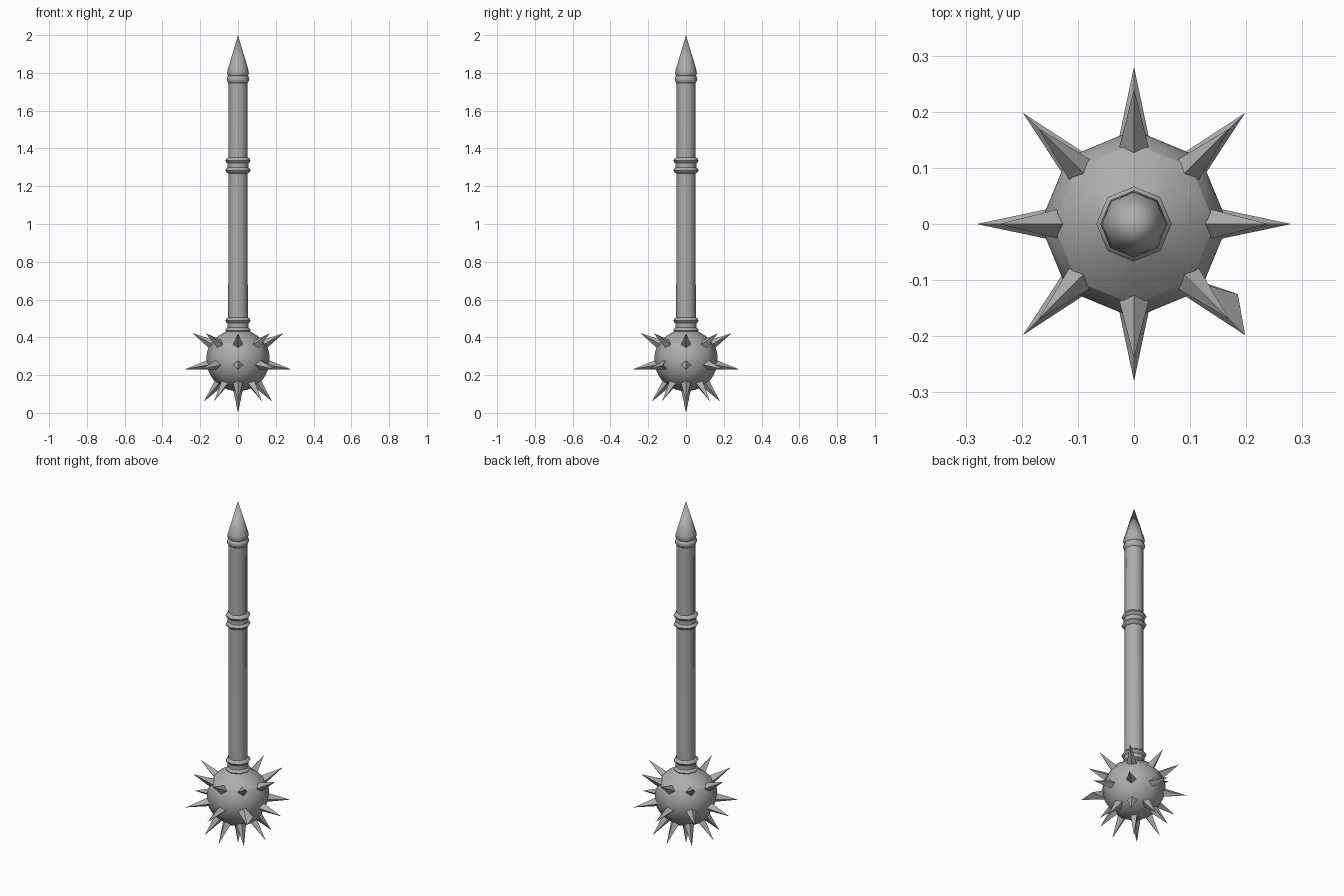
import bpy
import bmesh
from math import pi, sin, cos, radians
from mathutils import Vector

if "Cube" in bpy.data.objects:
    bpy.data.objects.remove(bpy.data.objects["Cube"])

SIDES = 8
CENTRE = Vector((0, 0, 0.283))
BALL_R = 0.168

steel = bpy.data.materials.new("grey steel")
steel.use_nodes = True
COLOUR = (0.42, 0.42, 0.42, 1)
steel.diffuse_color = COLOUR
steel.node_tree.nodes["Principled BSDF"].inputs["Base Color"].default_value = COLOUR


def finish(name, bm, smooth_angle=None):
    bmesh.ops.remove_doubles(bm, verts=bm.verts, dist=0.0001)
    bmesh.ops.recalc_face_normals(bm, faces=bm.faces)
    mesh = bpy.data.meshes.new(name)
    bm.to_mesh(mesh)
    bm.free()
    mesh.materials.append(steel)
    if smooth_angle:
        mesh.polygons.foreach_set("use_smooth", [True] * len(mesh.polygons))
        mesh.set_sharp_from_angle(angle=radians(smooth_angle))
    obj = bpy.data.objects.new(name, mesh)
    bpy.context.collection.objects.link(obj)
    return obj


def lathe(name, profile, angle):
    """Turn a (radius, height) profile into an eight-sided part."""
    bm = bmesh.new()
    verts = [bm.verts.new((r, 0, z)) for r, z in profile]
    edges = [bm.edges.new(pair) for pair in zip(verts, verts[1:])]
    bmesh.ops.spin(bm, geom=verts + edges, cent=(0, 0, 0), axis=(0, 0, 1),
                   angle=2 * pi, steps=SIDES)
    return finish(name, bm, angle)


def spike(name, azimuth, elevation, length, bent=False):
    """Four-sided spike whose base is sunk into the ball."""
    out = Vector((cos(elevation) * cos(azimuth), cos(elevation) * sin(azimuth),
                  sin(elevation)))
    side = Vector((-sin(azimuth), cos(azimuth), 0))
    up = out.cross(side)
    base = CENTRE + out * 0.14
    bm = bmesh.new()
    ring = [bm.verts.new(base + d * 0.03) for d in (side, up, -side, -up)]
    tip = bm.verts.new(CENTRE + out * length)
    bm.faces.new(ring)
    for a, b in zip(ring, ring[1:] + ring[:1]):
        bm.faces.new((a, b, tip))
    if bent:
        ring[0].co = (0.185, -0.125, 0.25)
    finish(name, bm)


# Ball, with a crown above a crisp edge
rim = radians(31)
arc = [-pi / 2 + (rim + pi / 2) * i / 14 for i in range(15)]
lathe("ball", [(BALL_R * cos(a), CENTRE.z + BALL_R * sin(a)) for a in arc], 60)
rim_r, rim_z = BALL_R * cos(rim), CENTRE.z + BALL_R * sin(rim)
lathe("ball_crown", [(rim_r, rim_z), (0.105, 0.407), (0.05, 0.44)], 60)

# Spikes: three rows of eight and one at the pole
rows = (("upper", 30, 0.278), ("middle", -10.5, 0.285), ("lower", -51, 0.285))
for row, elevation, length in rows:
    for i in range(SIDES):
        spike(f"{row}_spike_{i + 1}", 2 * pi * i / SIDES, radians(elevation),
              length, bent=(row == "middle" and i == 7))
spike("bottom_spike", 0, -pi / 2, CENTRE.z)

# Shaft
lathe("shaft", [(0.052, 0.42), (0.05, 1.78)], 50)


# Collars: two rounded ridges around a narrower band
def collar(name, z):
    lathe(name, [(0.05, z - 0.042), (0.06, z - 0.038), (0.067, z - 0.026),
                 (0.06, z - 0.014), (0.056, z - 0.012), (0.056, z + 0.012),
                 (0.06, z + 0.014), (0.067, z + 0.026), (0.06, z + 0.038),
                 (0.05, z + 0.042)], 50)


collar("lower_collar", 0.463)
collar("middle_collar", 1.31)

# Pointed end with its ring
lathe("top_ring", [(0.049, 1.745), (0.054, 1.75), (0.06, 1.765),
                   (0.055, 1.782), (0.05, 1.785)], 50)
lathe("point", [(0.05, 1.782), (0.058, 1.795), (0.055, 1.815), (0, 2.0)], 50)
